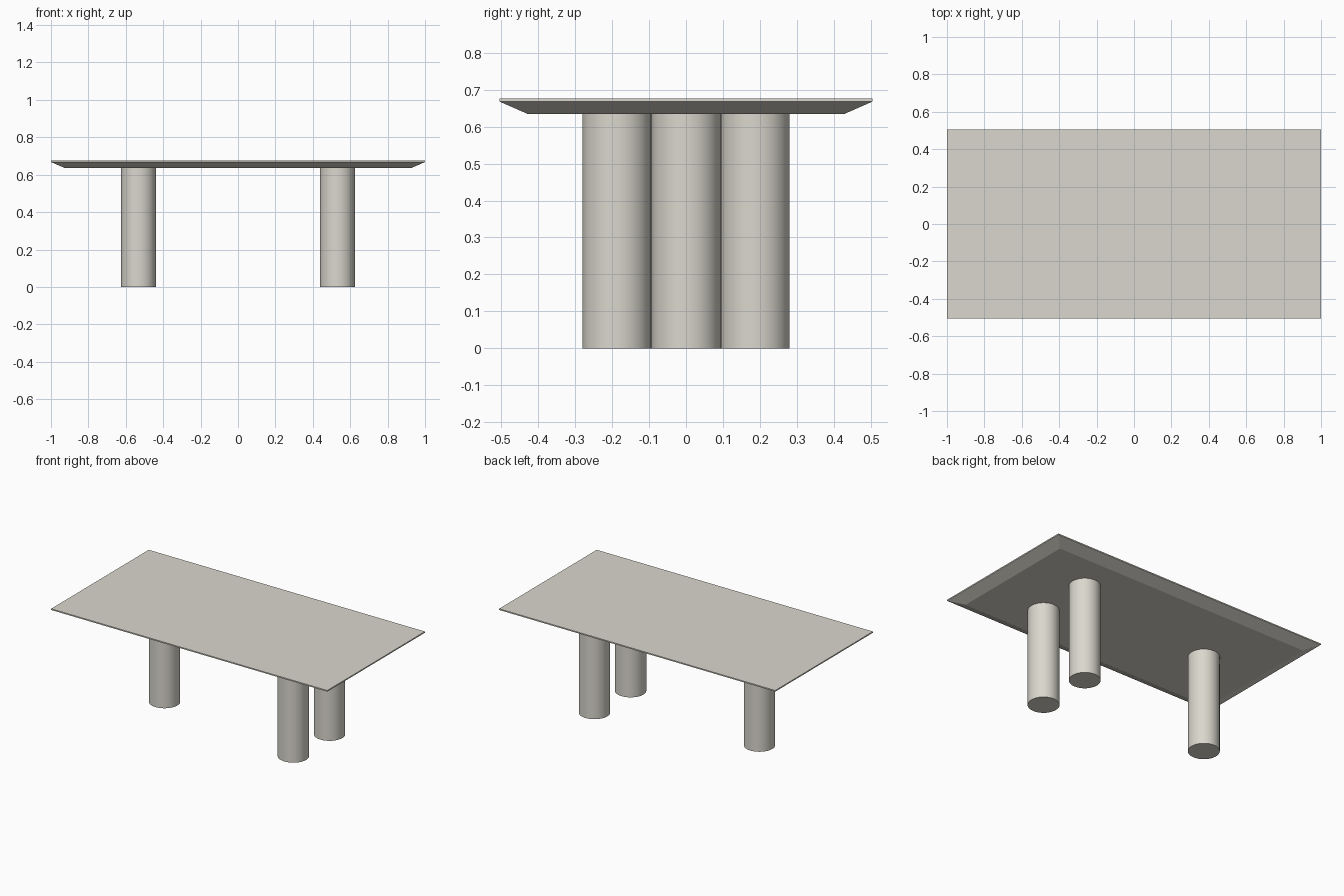
import bpy, bmesh

if "Cube" in bpy.data.objects:
    bpy.data.objects.remove(bpy.data.objects["Cube"])

stone = bpy.data.materials.new("warm_light_grey")
stone.diffuse_color = (0.70, 0.68, 0.61, 1)
stone.use_nodes = True
stone.node_tree.nodes["Principled BSDF"].inputs["Base Color"].default_value = stone.diffuse_color

TOP_Z, RIM_Z, UNDER_Z = 0.676, 0.668, 0.635


def add_object(name, bm):
    bmesh.ops.recalc_face_normals(bm, faces=bm.faces)
    mesh = bpy.data.meshes.new(name)
    bm.to_mesh(mesh)
    bm.free()
    mesh.materials.append(stone)
    obj = bpy.data.objects.new(name, mesh)
    bpy.context.collection.objects.link(obj)
    return obj


# Tabletop: thin rim with a wide chamfer sloping in underneath
bm = bmesh.new()
rings = []
for hx, hy, z in ((1.0, 0.505, TOP_Z), (1.0, 0.505, RIM_Z), (0.925, 0.43, UNDER_Z)):
    rings.append([bm.verts.new((sx * hx, sy * hy, z))
                  for sx, sy in ((-1, -1), (1, -1), (1, 1), (-1, 1))])
for a, b in zip(rings, rings[1:]):
    for i in range(4):
        j = (i + 1) % 4
        bm.faces.new((a[i], a[j], b[j], b[i]))
bm.faces.new(rings[0])
bm.faces.new(rings[-1])
add_object("tabletop", bm)


# Round column legs: a pair at one end, a single one at the other
def leg(name, x, y, radius=0.093):
    bm = bmesh.new()
    bmesh.ops.create_cone(bm, cap_ends=True, segments=64, radius1=radius,
                          radius2=radius, depth=UNDER_Z)
    bmesh.ops.translate(bm, verts=bm.verts, vec=(x, y, UNDER_Z / 2))
    obj = add_object(name, bm)
    bpy.ops.object.select_all(action='DESELECT')
    bpy.context.view_layer.objects.active = obj
    obj.select_set(True)
    bpy.ops.object.shade_smooth_by_angle()


leg("right_front_leg", 0.532, -0.187)
leg("right_back_leg", 0.532, 0.187)
leg("left_leg", -0.532, 0)
